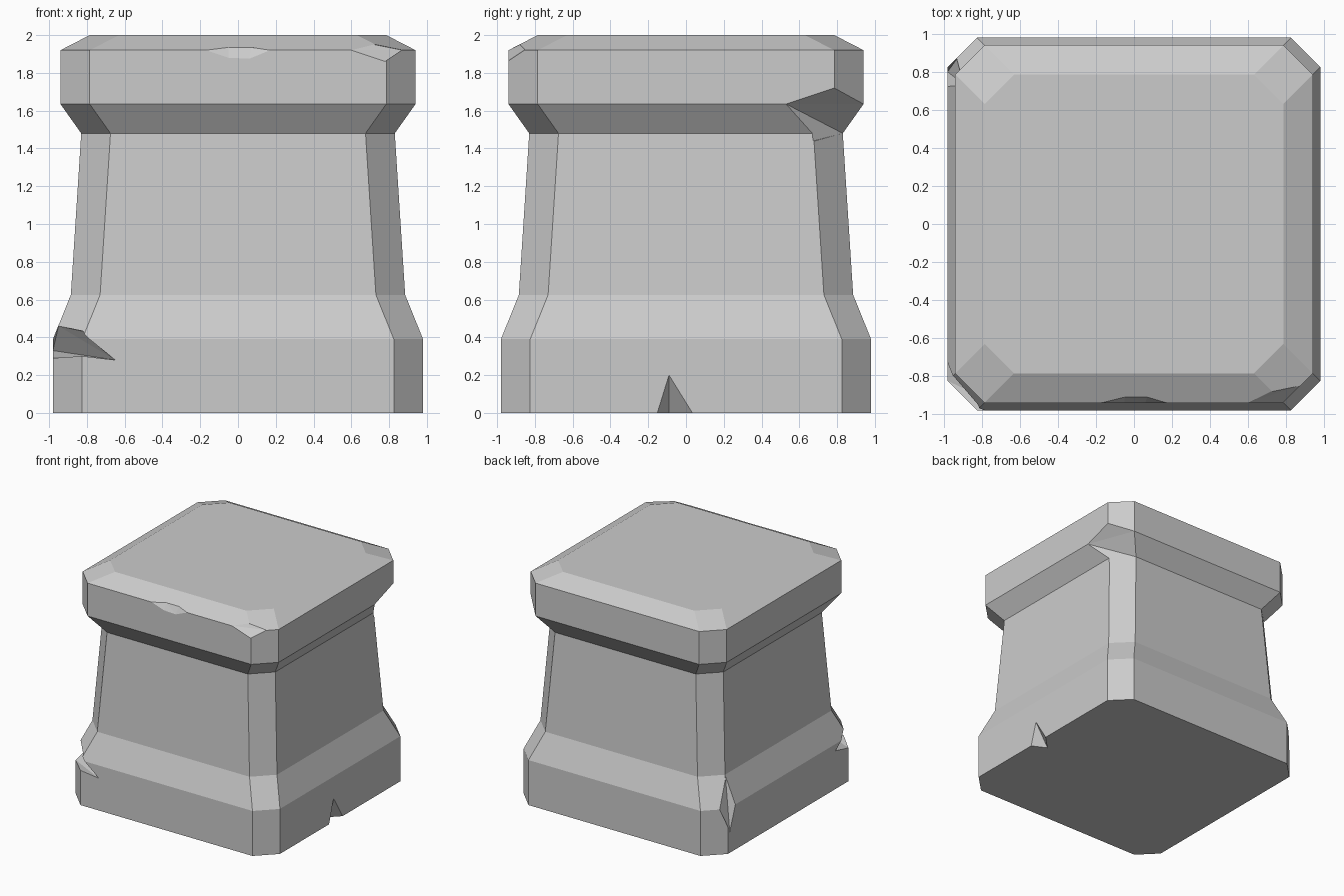
import bpy
import bmesh
from mathutils import Vector

default = bpy.data.objects.get("Cube")
if default:
    bpy.data.objects.remove(default, do_unlink=True)

stone = bpy.data.materials.new("grey stone")
stone.use_nodes = True
colour = (0.6, 0.6, 0.6, 1)
stone.diffuse_color = colour
stone.node_tree.nodes["Principled BSDF"].inputs["Base Color"].default_value = colour


def make_object(name, bm):
    bmesh.ops.recalc_face_normals(bm, faces=bm.faces)
    mesh = bpy.data.meshes.new(name)
    bm.to_mesh(mesh)
    bm.free()
    mesh.materials.append(stone)
    obj = bpy.data.objects.new(name, mesh)
    bpy.context.collection.objects.link(obj)
    return obj


def chamfered_ring(bm, height, half, flat):
    """Square ring with cut corners."""
    ring = []
    for sx, sy in ((1, 1), (-1, 1), (-1, -1), (1, -1)):
        pair = [(half * sx, flat * sy), (flat * sx, half * sy)]
        if sx * sy < 0:
            pair.reverse()
        ring += [bm.verts.new((x, y, height)) for x, y in pair]
    return ring


# Pedestal body: height, half width, half length of the flat side
profile = [(0, .98, .825), (.39, .98, .825), (.625, .885, .73), (1.48, .83, .675),
           (1.635, .94, .785), (1.92, .94, .785), (2, .785, .63)]
bm = bmesh.new()
rings = [chamfered_ring(bm, *level) for level in profile]
for low, high in zip(rings, rings[1:]):
    for i in range(len(low)):
        j = (i + 1) % len(low)
        bm.faces.new((low[i], low[j], high[j], high[i]))
bm.faces.new(rings[0])
bm.faces.new(rings[-1])
body = make_object("stone_pedestal", bm)


def chip(name, outward, points):
    """Cut away the hull of the points swept outward."""
    bm = bmesh.new()
    for p in map(Vector, points):
        bm.verts.new(p)
        bm.verts.new(p + Vector(outward) * 0.3)
    hull = bmesh.ops.convex_hull(bm, input=bm.verts)
    loose = set(hull["geom_interior"]) | set(hull["geom_unused"])
    bmesh.ops.delete(bm, geom=[v for v in loose if isinstance(v, bmesh.types.BMVert)],
                     context="VERTS")
    cutter = make_object(name, bm)
    cutter.hide_render = True
    cutter.hide_viewport = True
    cut = body.modifiers.new(name, "BOOLEAN")
    cut.operation = "DIFFERENCE"
    cut.solver = "EXACT"
    cut.object = cutter


# Chips and cracks in the edges
chip("base_notch_cutter", (1, 0, -.1),
     [(.98, -.155, -.01), (.98, .04, -.01), (.98, -.09, .2), (.85, -.09, -.01)])
chip("front_rim_chip_cutter", (0, -1, .6),
     [(-.17, -.94, 1.92), (-.05, -.91, 1.935), (.07, -.91, 1.935),
      (.17, -.94, 1.92), (.06, -.94, 1.875), (-.05, -.94, 1.88)])
chip("rim_corner_chip_cutter", (.4, -1, .7),
     [(.6, -.94, 1.92), (.72, -.88, 1.95), (.87, -.85, 1.92), (.78, -.94, 1.86)])
chip("base_front_corner_chip_cutter", (-1, -1, .3),
     [(-.95, -.8, .46), (-.81, -.94, .43), (-.65, -.98, .28), (-.98, -.65, .33),
      (-.825, -.98, .31), (-.98, -.825, .29), (-.87, -.87, .39)])
chip("under_rim_chip_cutter", (1, 1, -.5),
     [(.94, .53, 1.635), (.94, .785, 1.72), (.785, .94, 1.635),
      (.83, .675, 1.44), (.675, .83, 1.48)])
chip("base_back_corner_chip_cutter", (-1, .5, 0),
     [(-.89, .73, .61), (-.98, .8, .18), (-.98, .72, .4), (-.93, .87, .39)])

# Bake the cuts and drop the helpers
bpy.context.view_layer.update()
graph = bpy.context.evaluated_depsgraph_get()
carved = bpy.data.meshes.new_from_object(body.evaluated_get(graph))
cutters = [m.object for m in body.modifiers]
body.modifiers.clear()
body.data = carved
for cutter in cutters:
    bpy.data.objects.remove(cutter, do_unlink=True)
for face in body.data.polygons:
    face.use_smooth = False
